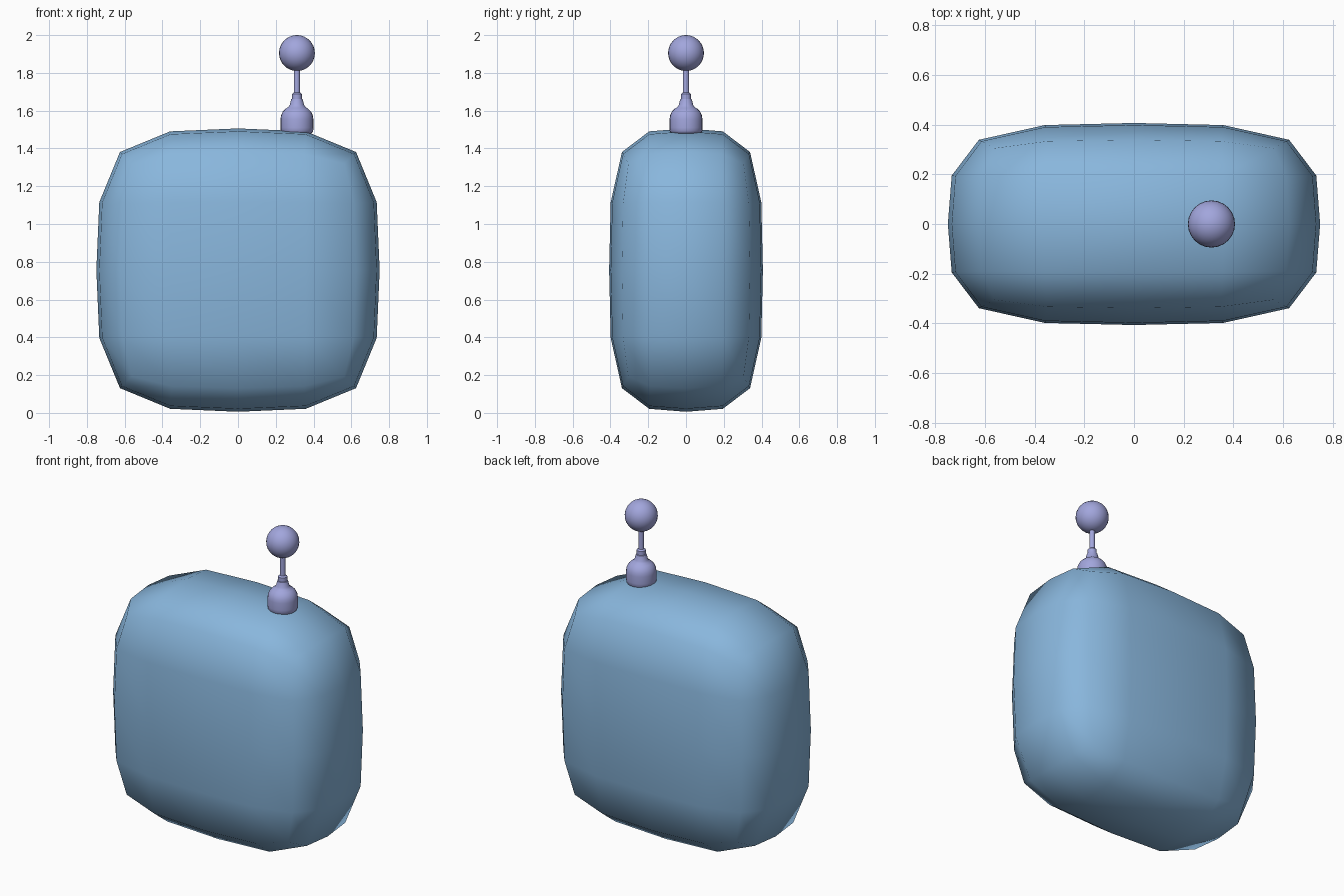
import bpy, bmesh, math

if "Cube" in bpy.data.objects:
    bpy.data.objects.remove(bpy.data.objects["Cube"])


def material(name, rgb):
    mat = bpy.data.materials.new(name)
    mat.diffuse_color = (*rgb, 1)
    mat.use_nodes = True
    mat.node_tree.nodes["Principled BSDF"].inputs["Base Color"].default_value = mat.diffuse_color
    return mat


def make_object(name, bm, mat, location, smooth=True):
    bmesh.ops.recalc_face_normals(bm, faces=bm.faces)
    mesh = bpy.data.meshes.new(name)
    for f in bm.faces:
        f.smooth = smooth
    bm.to_mesh(mesh)
    bm.free()
    mesh.materials.append(mat)
    obj = bpy.data.objects.new(name, mesh)
    obj.location = location
    bpy.context.collection.objects.link(obj)
    return obj


blue = material("body_blue", (0.25, 0.47, 0.72))
lilac = material("antenna_lilac", (0.36, 0.38, 0.72))

# Rounded body: box cut once each way, then softened by one subdivision level
bm = bmesh.new()
bmesh.ops.create_cube(bm, size=2)
bmesh.ops.subdivide_edges(bm, edges=bm.edges[:], cuts=1, use_grid_fill=True)
bmesh.ops.scale(bm, vec=(0.75, 0.407, 0.75), verts=bm.verts)
body = make_object("body", bm, blue, (0, 0, 0.756))
sub = body.modifiers.new("soften", 'SUBSURF')
sub.levels = sub.render_levels = 1
sub.use_limit_surface = True

# Antenna base and stem: one lathed profile (radius, height)
profile = [(0, 1.478), (0.070, 1.478), (0.080, 1.482), (0.086, 1.492),
           (0.087, 1.51), (0.087, 1.555), (0.084, 1.575), (0.075, 1.595),
           (0.060, 1.610), (0.046, 1.619), (0.038, 1.630), (0.032, 1.655),
           (0.030, 1.661), (0.026, 1.663), (0.026, 1.688), (0.022, 1.692),
           (0.0165, 1.696), (0.0155, 1.83), (0, 1.83)]
bm = bmesh.new()
verts = [bm.verts.new((r, 0, z)) for r, z in profile]
edges = [bm.edges.new(pair) for pair in zip(verts, verts[1:])]
bmesh.ops.spin(bm, geom=verts + edges, axis=(0, 0, 1), cent=(0, 0, 0),
               angle=2 * math.pi, steps=24)
bmesh.ops.remove_doubles(bm, verts=bm.verts, dist=0.0005)
stem = make_object("antenna_stem", bm, lilac, (0.312, 0, 0))
bpy.context.view_layer.objects.active = stem
stem.select_set(True)
bpy.ops.object.shade_smooth_by_angle(angle=math.radians(40))

# Ball on the tip
bm = bmesh.new()
bmesh.ops.create_uvsphere(bm, u_segments=24, v_segments=16, radius=0.095)
make_object("antenna_ball", bm, lilac, (0.312, 0, 1.905))
